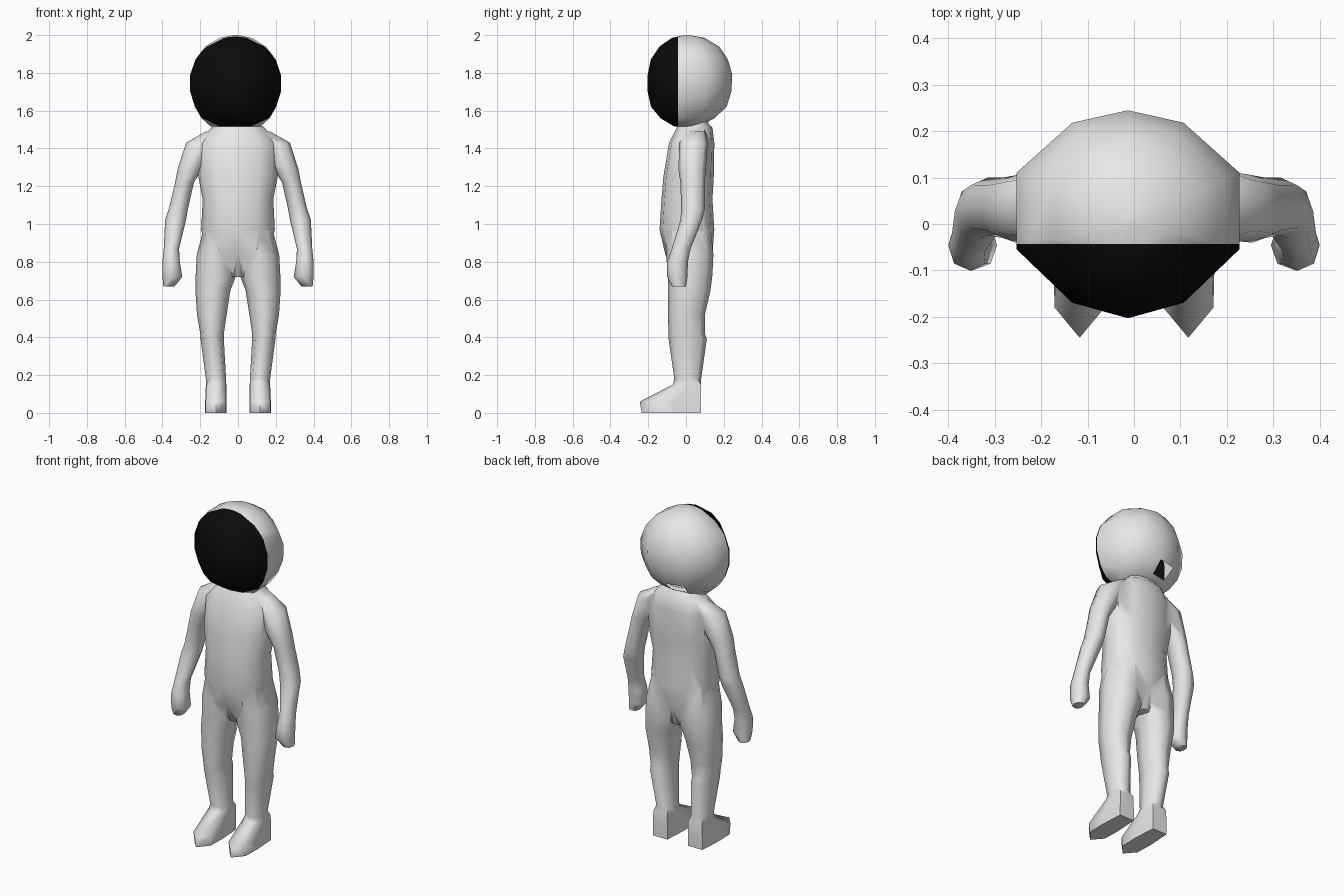
import bpy, bmesh, math
from mathutils import Vector

if "Cube" in bpy.data.objects:
    bpy.data.objects.remove(bpy.data.objects["Cube"])


def material(name, rgb):
    m = bpy.data.materials.new(name)
    m.diffuse_color = (*rgb, 1)
    m.use_nodes = True
    m.node_tree.nodes["Principled BSDF"].inputs["Base Color"].default_value = m.diffuse_color
    return m


suit = material("suit_grey", (0.8, 0.8, 0.8))
black = material("visor_black", (0.003, 0.003, 0.003))


def rounded(n, p=1.0):
    """Unit cross-section starting at the front; p < 1 makes it boxier."""
    pts = []
    for i in range(n):
        a = 2 * math.pi * i / n
        s, c = math.sin(a), -math.cos(a)
        pts.append((math.copysign(abs(s) ** p, s), math.copysign(abs(c) ** p, c)))
    return pts


def loft(name, rings, side=1):
    """Skin horizontal sections given as (z, x0, x1, y0, y1, shape)."""
    bm = bmesh.new()
    loops = []
    for z, x0, x1, y0, y1, shape in rings:
        cx, cy, rx, ry = (x0 + x1) / 2, (y0 + y1) / 2, (x1 - x0) / 2, (y1 - y0) / 2
        loops.append([bm.verts.new((side * (cx + rx * u), cy + ry * v, z)) for u, v in shape])
    for a, b in zip(loops, loops[1:]):
        n = len(a)
        for i in range(n):
            bm.faces.new((a[i], a[(i + 1) % n], b[(i + 1) % n], b[i]))
    bm.faces.new(loops[0])
    bm.faces.new(loops[-1])
    bmesh.ops.recalc_face_normals(bm, faces=bm.faces)
    me = bpy.data.meshes.new(name)
    bm.to_mesh(me)
    bm.free()
    me.materials.append(suit)
    ob = bpy.data.objects.new(name, me)
    bpy.context.collection.objects.link(ob)
    return ob


def smooth(ob, angle):
    bpy.ops.object.select_all(action='DESELECT')
    ob.select_set(True)
    bpy.context.view_layer.objects.active = ob
    bpy.ops.object.shade_smooth_by_angle(angle=math.radians(angle))


# Torso with short neck and tapered crotch
T = rounded(12, 0.85)
body = loft("body", [(z, -w, w, y0, y1, T) for z, w, y0, y1 in [
    (1.56, .10, -.03, .11), (1.53, .11, -.04, .12), (1.51, .14, -.05, .14),
    (1.43, .21, -.09, .15), (1.25, .21, -.12, .147), (1.13, .187, -.13, .14),
    (.97, .195, -.14, .15), (.84, .17, -.11, .14), (.72, .05, -.05, .10)]])

# Legs that run into wedge-shaped feet
L = rounded(8, 0.9)
F = [(0, -1), (.95, -.6), (1, .1), (.85, 1), (0, 1), (-.85, 1), (-1, .1), (-.95, -.6)]
leg_rings = [
    (.98, .03, .18, -.11, .13, L), (.84, .005, .218, -.105, .145, L),
    (.73, .008, .224, -.097, .14, L), (.65, .04, .226, -.095, .13, L),
    (.52, .06, .217, -.095, .10, L), (.42, .075, .2, -.093, .10, L),
    (.39, .075, .198, -.092, .11, L), (.18, .063, .17, -.062, .08, L),
    (.15, .062, .17, -.07, .08, F), (.06, .06, .174, -.245, .08, F),
    (0, .06, .174, -.235, .08, F)]

# Arms bent slightly forward, ending in fists
A = rounded(8, 0.9)
arm_rings = [
    (1.49, .10, .17, .01, .10, A), (1.43, .12, .275, -.035, .115, A),
    (1.29, .19, .32, -.04, .105, A), (1.22, .233, .333, -.03, .10, A),
    (1.08, .265, .366, -.025, .10, A), (1.02, .275, .386, -.03, .085, A),
    (.87, .312, .393, -.075, .025, A), (.80, .308, .4, -.10, .01, A),
    (.72, .295, .4, -.10, .008, A), (.67, .335, .395, -.075, .0, A)]

# Weld the limbs into one body surface
limbs = []
for side, label in ((1, "right"), (-1, "left")):
    limbs.append(loft(label + "_leg", leg_rings, side))
    limbs.append(loft(label + "_arm", arm_rings, side))
for limb in limbs:
    mod = body.modifiers.new("weld", 'BOOLEAN')
    mod.operation = 'UNION'
    mod.solver = 'EXACT'
    mod.object = limb
bpy.context.view_layer.update()
welded = bpy.data.meshes.new_from_object(
    body.evaluated_get(bpy.context.evaluated_depsgraph_get()))
body.modifiers.clear()
body.data = welded
for limb in limbs:
    bpy.data.objects.remove(limb, do_unlink=True)
smooth(body, 60)

# Helmet: faceted ball, flattened underneath
H = [(0, -1), (.5, -.85), (1, -.33), (1, .4), (.5, .88), (0, 1),
     (-.5, .88), (-1, .4), (-1, -.33), (-.5, -.85)]
helmet = loft("helmet", [(z, -.013 - w, -.013 + w, y0, y1, H) for z, w, y0, y1 in [
    (1.515, .13, -.06, .07), (1.56, .18, -.135, .15), (1.62, .215, -.185, .215),
    (1.70, .24, -.203, .24), (1.79, .24, -.203, .245), (1.87, .213, -.187, .222),
    (1.94, .16, -.14, .175), (1.985, .085, -.075, .10), (2.0, .015, -.01, .02)]])
helmet.data.materials.append(black)
bm = bmesh.new()
bm.from_mesh(helmet.data)
# Small opening low on the back of the helmet
gap = min(bm.faces, key=lambda f: (f.calc_center_median() - Vector((-.075, .17, 1.59))).length)
bmesh.ops.delete(bm, geom=[gap], context='FACES')
# Dark visor over the front part
bmesh.ops.bisect_plane(bm, geom=bm.verts[:] + bm.edges[:] + bm.faces[:],
                       plane_co=(0, -.043, 1.75), plane_no=(0, 1, 0))
for f in bm.faces:
    f.material_index = 1 if f.calc_center_median().y < -.043 else 0
bm.to_mesh(helmet.data)
bm.free()
smooth(helmet, 60)
